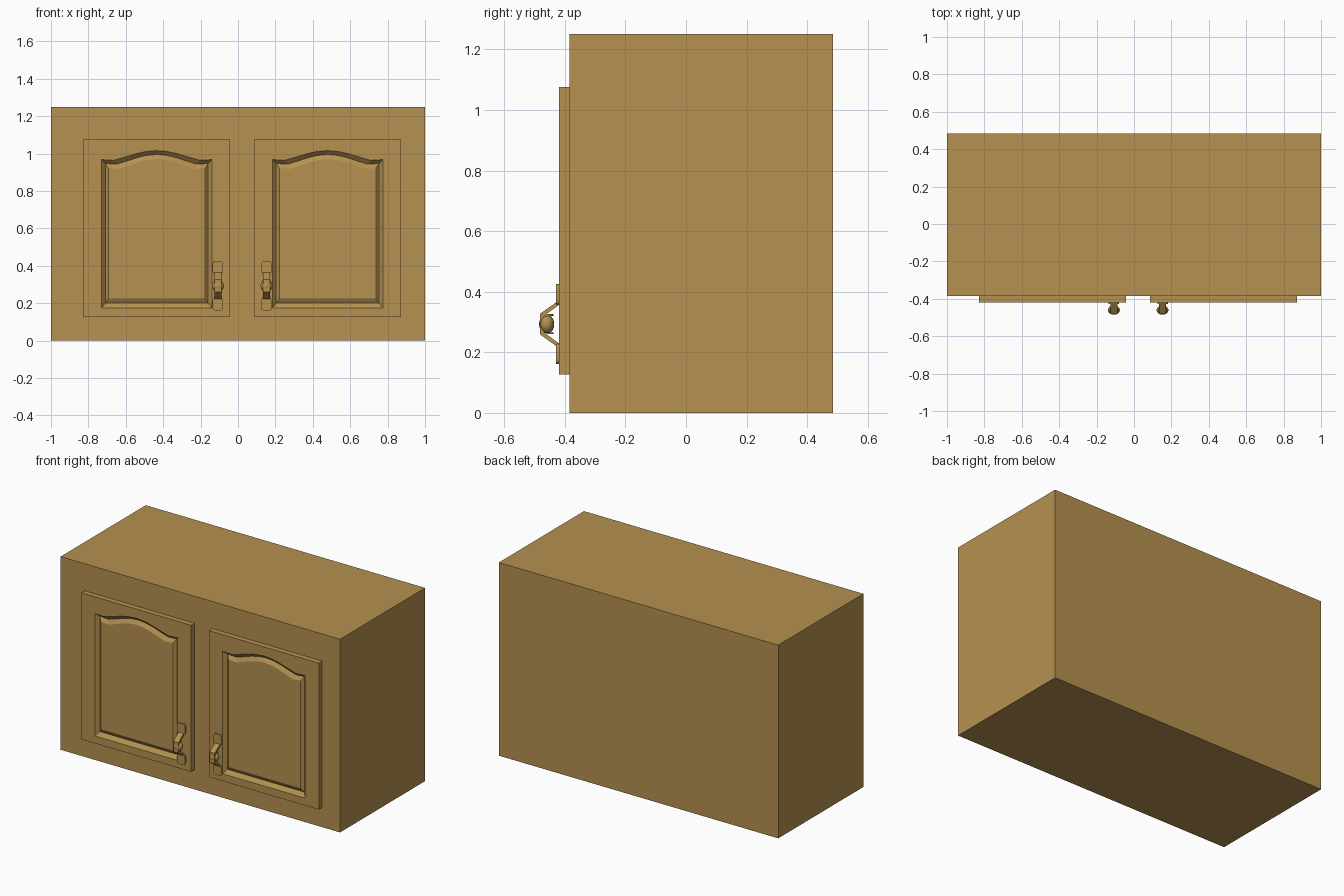
import bpy, bmesh, math
from mathutils import Matrix, Vector

if "Cube" in bpy.data.objects:
    bpy.data.objects.remove(bpy.data.objects["Cube"])

wood = bpy.data.materials.new("golden_wood")
wood.diffuse_color = (0.46, 0.285, 0.08, 1)
wood.use_nodes = True
wood.node_tree.nodes["Principled BSDF"].inputs["Base Color"].default_value = wood.diffuse_color

BODY_FRONT, DOOR_FRONT = -0.385, -0.42
MID = 0.0225                      # the door pair is mirrored about this x


def finish(name, bm, smooth=False):
    bmesh.ops.recalc_face_normals(bm, faces=bm.faces[:])
    me = bpy.data.meshes.new(name)
    bm.to_mesh(me)
    bm.free()
    me.materials.append(wood)
    ob = bpy.data.objects.new(name, me)
    bpy.context.collection.objects.link(ob)
    if smooth:
        bpy.context.view_layer.objects.active = ob
        ob.select_set(True)
        bpy.ops.object.shade_smooth_by_angle(angle=math.radians(35))
        ob.select_set(False)
    return ob


def add_box(bm, lo, hi):
    lo, hi = Vector(lo), Vector(hi)
    m = Matrix.Translation((lo + hi) / 2) @ Matrix.Diagonal((*(hi - lo), 1))
    return bmesh.ops.create_cube(bm, size=1, matrix=m)["verts"]


def arch_loop(cx, half, bottom, shoulder, rise):
    """Panel outline: straight sides, flat shoulders and a curved top."""
    pts = [(cx - half, bottom), (cx + half, bottom), (cx + half, shoulder)]
    span = half * 0.78
    for i in range(9):
        t = 1 - i / 4
        pts.append((cx + t * span, shoulder - 0.004 + rise * math.cos(t * math.pi / 2) ** 1.2
                    if abs(t) < 1 else shoulder - 0.004))
    pts.append((cx - half, shoulder))
    return pts


def door(name, cx):
    half, z0, z1 = 0.393, 0.127, 1.075
    outer = arch_loop(cx, 0.295, 0.175, 0.968, 0.052)
    rect = [(cx - half, z0), (cx + half, z0), (cx + half, z1)]
    rect += [(x, z1) for x, z in outer[3:-1]] + [(cx - half, z1)]
    # back edge, front edge, groove lip, groove bottom, raised panel
    loops = [(rect, BODY_FRONT), (rect, DOOR_FRONT), (outer, DOOR_FRONT),
             (arch_loop(cx, 0.275, 0.2, 0.947, 0.052), DOOR_FRONT + 0.022),
             (arch_loop(cx, 0.258, 0.226, 0.922, 0.052), DOOR_FRONT + 0.006)]
    bm = bmesh.new()
    rings = [[bm.verts.new((x, y, z)) for x, z in pts] for pts, y in loops]
    n = len(rect)
    for a, b in zip(rings, rings[1:]):
        for i in range(n):
            j = (i + 1) % n
            bm.faces.new((a[i], a[j], b[j], b[i]))
    bm.faces.new(rings[0])
    bm.faces.new(rings[-1])
    finish(name, bm)


def handle(name, cx):
    zc = 0.293
    bm = bmesh.new()
    # rounded mounting plates
    for s in (-1, 1):
        z = zc + s * 0.098
        vs = add_box(bm, (cx - 0.028, DOOR_FRONT - 0.009, z - 0.034),
                     (cx + 0.028, DOOR_FRONT + 0.001, z + 0.034))
        edges = {e for v in vs for e in v.link_edges
                 if abs(e.verts[0].co.y - e.verts[1].co.y) > 0.005}
        bmesh.ops.bevel(bm, geom=list(edges), offset=0.014, segments=3,
                        profile=0.5, affect='EDGES')
    # bent strap standing off the door
    front = [(-0.42, 0.078), (-0.482, 0.034), (-0.482, -0.034), (-0.42, -0.078)]
    back = [(-0.42, 0.063), (-0.469, 0.027), (-0.469, -0.027), (-0.42, -0.063)]
    rows = [[bm.verts.new((cx + dx, y, zc + z)) for y, z in side]
            for side, dx in ((front, -0.018), (front, 0.018), (back, 0.018), (back, -0.018))]
    for k in range(4):
        a, b = rows[k], rows[(k + 1) % 4]
        for i in range(3):
            bm.faces.new((a[i], a[i + 1], b[i + 1], b[i]))
    for i in (0, 3):
        bm.faces.new([r[i] for r in rows])
    # ball grip with a collar at each end
    ctr = Matrix.Translation((cx, -0.46, zc))
    bmesh.ops.create_uvsphere(bm, u_segments=16, v_segments=10, radius=1,
                              matrix=ctr @ Matrix.Diagonal((0.032, 0.025, 0.032, 1)))
    for s in (-1, 1):
        bmesh.ops.create_cone(bm, cap_ends=True, segments=16, radius1=0.022,
                              radius2=0.022, depth=0.006,
                              matrix=ctr @ Matrix.Translation((0, 0, s * 0.03)))
    finish(name, bm, smooth=True)


# cabinet body
bm = bmesh.new()
add_box(bm, (-1, BODY_FRONT, 0), (1, 0.485, 1.25))
finish("cabinet_body", bm)

# doors and handles
for side, s in (("left", -1), ("right", 1)):
    door(side + "_door", MID + s * 0.457)
    handle(side + "_handle", MID + s * 0.13)
